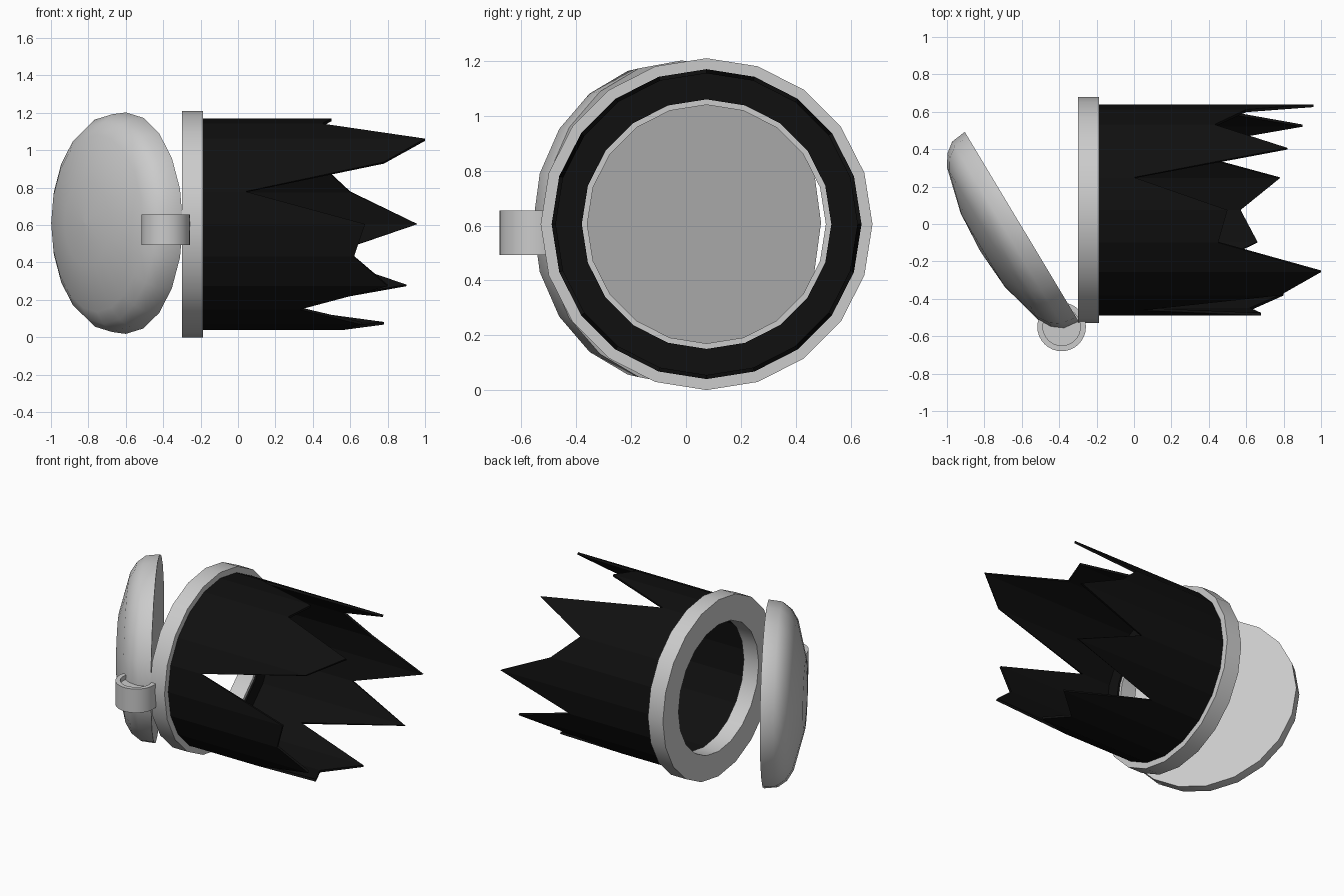
import bpy, bmesh, math
from mathutils import Vector

if "Cube" in bpy.data.objects:
    bpy.data.objects.remove(bpy.data.objects["Cube"])

SIDES = 20
CENTRE = Vector((0, 0.075, 0.605))
X, Y, Z = Vector((1, 0, 0)), Vector((0, 1, 0)), Vector((0, 0, 1))


def finish(name, bm, smooth=True, material=None):
    bmesh.ops.remove_doubles(bm, verts=bm.verts, dist=1e-5)
    bmesh.ops.recalc_face_normals(bm, faces=bm.faces)
    mesh = bpy.data.meshes.new(name)
    bm.to_mesh(mesh)
    bm.free()
    obj = bpy.data.objects.new(name, mesh)
    bpy.context.collection.objects.link(obj)
    if material:
        mesh.materials.append(material)
    if smooth:
        bpy.ops.object.select_all(action='DESELECT')
        obj.select_set(True)
        bpy.context.view_layer.objects.active = obj
        bpy.ops.object.shade_smooth_by_angle(angle=math.radians(35))
    return obj


def lathe(name, profile, origin, axis, side, up, sides, closed=False, **kw):
    """Sweep (radius, height) pairs around an axis; height may be a list, one per side."""
    bm = bmesh.new()
    rings = []
    for r, h in profile:
        ring = []
        for i in range(sides):
            a = math.tau * i / sides
            height = h[i] if isinstance(h, list) else h
            ring.append(bm.verts.new(origin + axis * height + side * (r * math.sin(a)) + up * (r * math.cos(a))))
        rings.append(ring)
    pairs = list(zip(rings, rings[1:]))
    if closed:
        pairs.append((rings[-1], rings[0]))
    for a, b in pairs:
        for i in range(sides):
            j = (i + 1) % sides
            bm.faces.new((a[i], a[j], b[j], b[i]))
    if not closed:
        bm.faces.new(rings[0])
        bm.faces.new(rings[-1])
    return finish(name, bm, **kw)


black = bpy.data.materials.new("black")
black.diffuse_color = (0.005, 0.005, 0.005, 1)
black.use_nodes = True
black.node_tree.nodes["Principled BSDF"].inputs["Base Color"].default_value = black.diffuse_color

# Grey collar ring around the mouth
lathe("collar_ring", [(0.605, -0.30), (0.605, -0.187), (0.435, -0.187), (0.435, -0.30)],
      CENTRE, X, Y, Z, SIDES, closed=True)

# Torn black tube: one torn edge length per side, starting at the top
torn = [0.5, 0.0, 0.82, 0.43, 0.6, 0.96, 0.45, 0.9, 0.2, 0.78,
        0.57, 0.66, 0.33, 0.8, 0.62, 0.68, 0.04, 0.78, 1.0, 0.45]
lathe("torn_tube", [(0.455, -0.187), (0.565, -0.187), (0.565, torn), (0.55, torn),
                    (0.55, -0.175), (0.455, -0.175)],
      CENTRE, X, Y, Z, SIDES, closed=True, smooth=False, material=black)

# Domed lid, swung open
tilt = math.radians(31)
lid_normal = Vector((-math.cos(tilt), -math.sin(tilt), 0))
lid_side = Vector((-math.sin(tilt), math.cos(tilt), 0))
lathe("domed_lid", [(0.592, 0), (0.582, 0.085), (0.54, 0.14), (0.475, 0.18), (0.23, 0.243), (0.01, 0.257)],
      Vector((-0.60, -0.015, 0.61)), lid_normal, lid_side, Z, SIDES)

# Hinge barrel with shallow recessed ends
lathe("hinge_barrel", [(0.1, 0.03), (0.1, 0), (0.13, 0), (0.13, 0.163), (0.1, 0.163), (0.1, 0.133)],
      Vector((-0.387, -0.55, 0.492)), Z, X, Y, 32)
